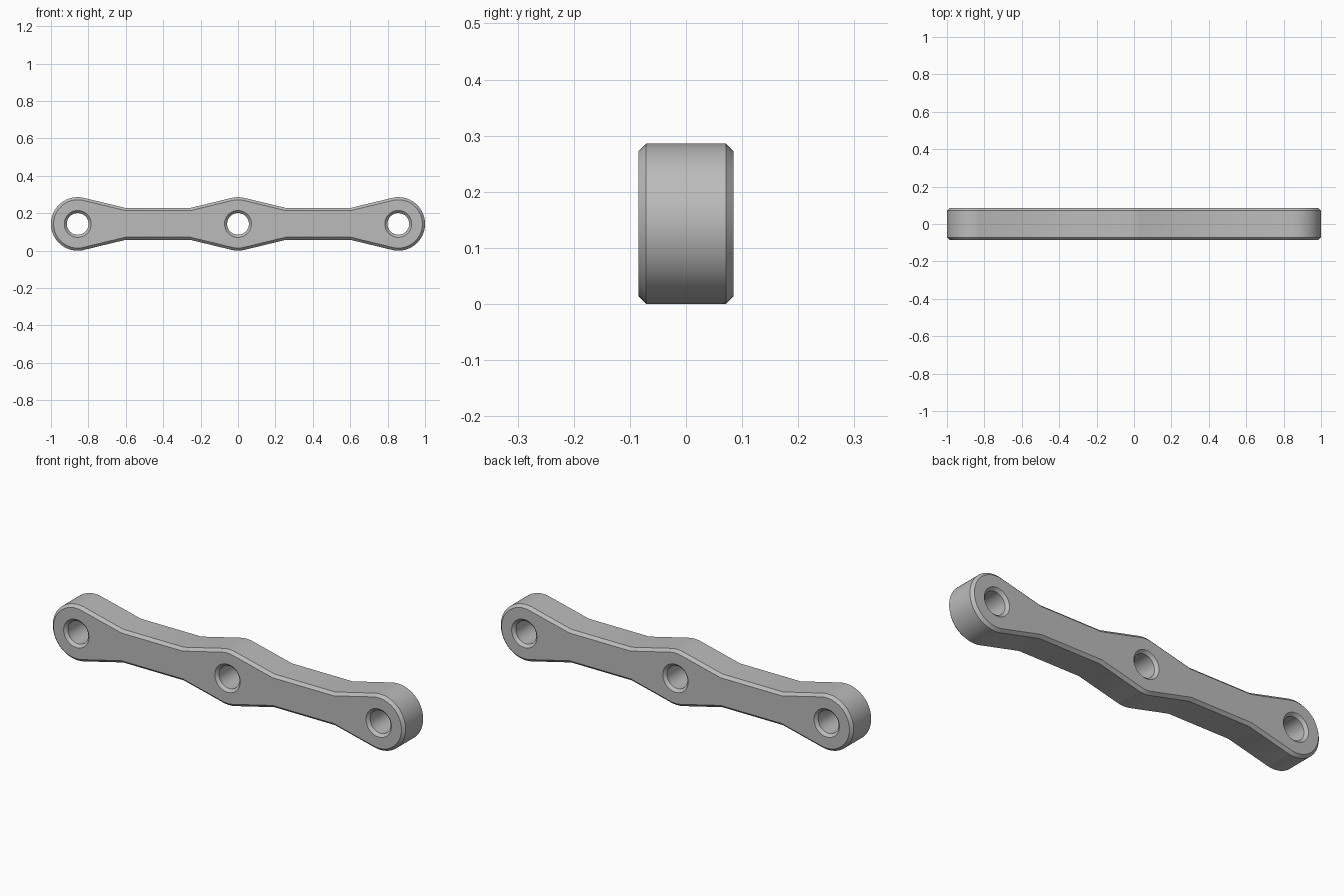
import bpy, bmesh, math

if "Cube" in bpy.data.objects:
    bpy.data.objects.remove(bpy.data.objects["Cube"], do_unlink=True)

HUBS = (-0.857, 0.0, 0.857)   # hole centres along x
RADIUS, WAIST = 0.143, 0.085  # hub radius, half height of the straight bars
NECK = 0.257                  # distance from a hub centre to its waist corner
HOLE, CHAMFER, DEPTH = 0.058, 0.014, 0.085
SLOPE = math.atan2(WAIST, NECK) + math.acos(RADIUS / math.hypot(NECK, WAIST))


def arc(cx, r, start, end, n):
    return [(cx + r * math.cos(start + (end - start) * i / n),
             r * math.sin(start + (end - start) * i / n)) for i in range(n + 1)]


def outline(inset):
    """Outer contour, anticlockwise, moved inwards by inset."""
    r, h = RADIUS - inset, WAIST - inset
    neck = NECK - inset * math.tan((math.pi / 2 - SLOPE) / 2)
    upper = arc(HUBS[2], r, 0, math.pi - SLOPE, 24)
    upper += [(HUBS[2] - neck, h), (neck, h)]
    upper += arc(0, r, SLOPE, math.pi - SLOPE, 8)
    upper += [(-neck, h), (HUBS[0] + neck, h)]
    upper += arc(HUBS[0], r, SLOPE, math.pi, 24)
    return upper + [(x, -z) for x, z in reversed(upper[1:-1])]


def hole(cx, r):
    return arc(cx, r, 0, math.tau, 48)[:-1]


bm = bmesh.new()
cap_edges = {-1: [], 1: []}


def skin(narrow, wide):
    """Chamfered wall through the depth; keeps its end loops for the caps."""
    levels = ((narrow, -DEPTH), (wide, CHAMFER - DEPTH),
              (wide, DEPTH - CHAMFER), (narrow, DEPTH))
    rings = [[bm.verts.new((x, y, z + RADIUS)) for x, z in pts] for pts, y in levels]
    n = len(narrow)
    for a, b in zip(rings, rings[1:]):
        for i in range(n):
            j = (i + 1) % n
            bm.faces.new((a[i], a[j], b[j], b[i]))
    for side, ring in ((-1, rings[0]), (1, rings[-1])):
        cap_edges[side] += [bm.edges.get((ring[i], ring[i - 1])) for i in range(n)]


# Outer wall, then the three countersunk holes
skin(outline(CHAMFER), outline(0))
for x in HUBS:
    skin(hole(x, HOLE + CHAMFER), hole(x, HOLE))

# Front and back plates around the holes
for side, edges in cap_edges.items():
    bmesh.ops.triangle_fill(bm, edges=edges, use_beauty=True, normal=(0, side, 0))
bmesh.ops.recalc_face_normals(bm, faces=bm.faces)

mesh = bpy.data.meshes.new("link_bar")
bm.to_mesh(mesh)
bm.free()
bar = bpy.data.objects.new("link_bar", mesh)
bpy.context.collection.objects.link(bar)

# Plain grey material
grey = bpy.data.materials.new("plain grey")
grey.use_nodes = True
colour = (0.5, 0.5, 0.5, 1)
grey.diffuse_color = colour
grey.node_tree.nodes["Principled BSDF"].inputs["Base Color"].default_value = colour
mesh.materials.append(grey)

bpy.context.view_layer.objects.active = bar
bar.select_set(True)
bpy.ops.object.shade_smooth_by_angle(angle=math.radians(20))
